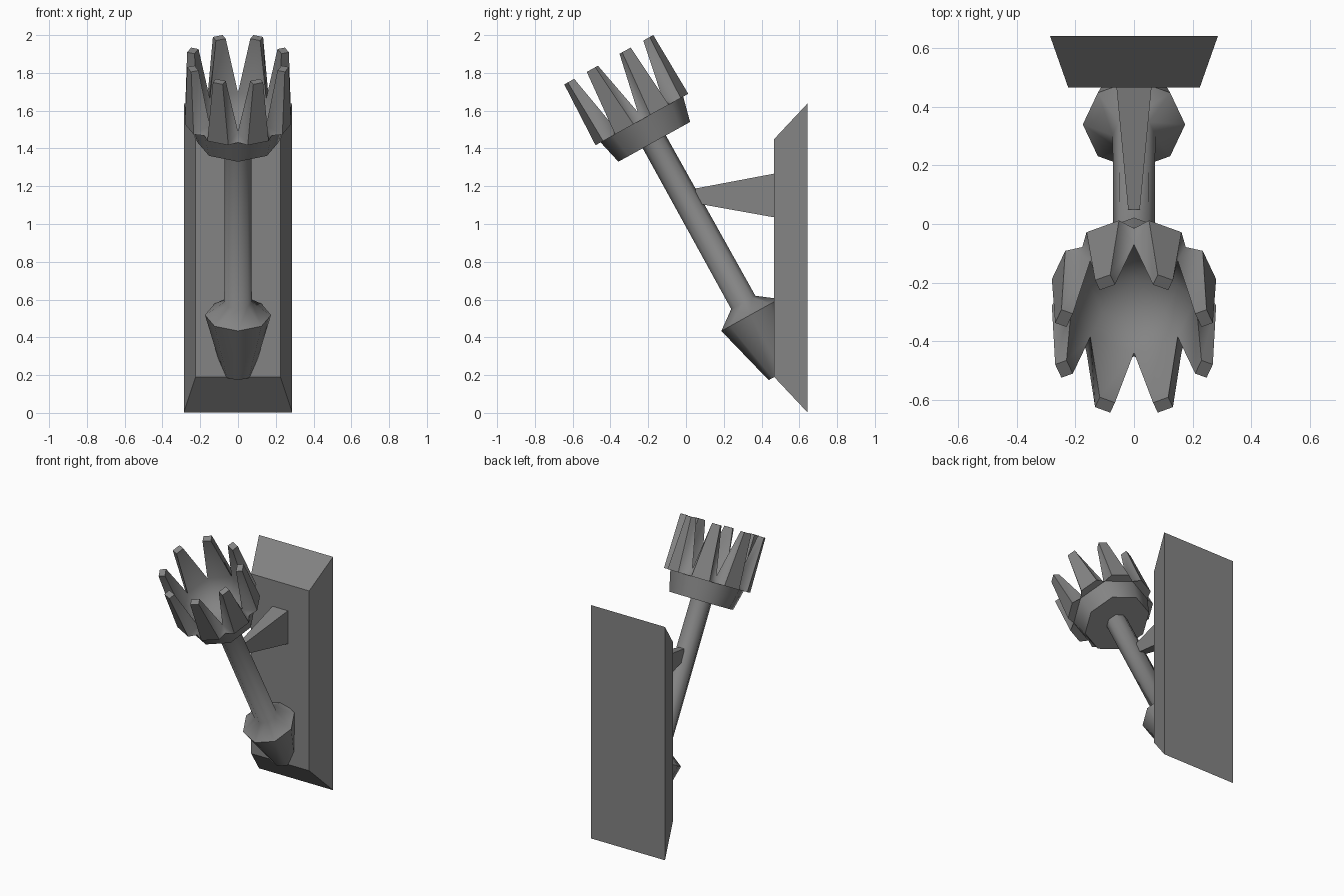
import bpy, bmesh, math
from mathutils import Matrix, Vector

if "Cube" in bpy.data.objects:
    bpy.data.objects.remove(bpy.data.objects["Cube"])

# Tilted frame of the torch: local z runs up the handle, origin at the cup base
TILT = Matrix.Translation((0, -0.168, 1.435)) @ Matrix.Rotation(math.radians(29), 4, 'X')
SIDES = 8

iron = bpy.data.materials.new("dark_iron")
iron.diffuse_color = (0.23, 0.23, 0.23, 1)
iron.use_nodes = True
iron.node_tree.nodes["Principled BSDF"].inputs["Base Color"].default_value = iron.diffuse_color


def finish(name, bm, matrix=None, smooth=None):
    bmesh.ops.recalc_face_normals(bm, faces=bm.faces)
    mesh = bpy.data.meshes.new(name)
    bm.to_mesh(mesh)
    bm.free()
    if matrix:
        mesh.transform(matrix)
    mesh.materials.append(iron)
    ob = bpy.data.objects.new(name, mesh)
    bpy.context.collection.objects.link(ob)
    if smooth:
        bpy.ops.object.select_all(action='DESELECT')
        ob.select_set(True)
        bpy.context.view_layer.objects.active = ob
        bpy.ops.object.shade_smooth_by_angle(angle=math.radians(smooth))
    return ob


def ring(bm, r, z):
    return [bm.verts.new((r * math.cos(i * math.tau / SIDES),
                          r * math.sin(i * math.tau / SIDES), z)) for i in range(SIDES)]


def bridge(bm, a, b):
    n = len(a)
    for i in range(n):
        j = (i + 1) % n
        bm.faces.new((a[i], a[j], b[j], b[i]))


def loft(bm, a, b):
    """Closed solid between two four-point loops."""
    va = [bm.verts.new(p) for p in a]
    vb = [bm.verts.new(p) for p in b]
    bm.faces.new(va)
    bm.faces.new(vb)
    bridge(bm, va, vb)


def upright(y, w, z0, z1):
    return [(-w, y, z0), (w, y, z0), (w, y, z1), (-w, y, z1)]


# Wall plate with bevelled front
bm = bmesh.new()
loft(bm, upright(0.643, 0.287, 0.003, 1.638), upright(0.467, 0.225, 0.19, 1.45))
finish("wall_plate", bm)

# Tapered strut from plate to handle
bm = bmesh.new()
loft(bm, upright(0.469, 0.06, 1.035, 1.267), upright(0.05, 0.02, 1.11, 1.188))
finish("strut", bm)

# Handle with its flared bottom socket, one turned piece
bm = bmesh.new()
rings = [ring(bm, r, z) for r, z in
         [(0.082, -1.397), (0.175, -1.048), (0.073, -0.972), (0.07, 0.01)]]
for a, b in zip(rings, rings[1:]):
    bridge(bm, a, b)
bm.faces.new(rings[0])
bm.faces.new(rings[-1])
finish("handle", bm, TILT, 60)

# Cup: outer wall and bowl
bm = bmesh.new()
base, rim = ring(bm, 0.217, 0.0), ring(bm, 0.25, 0.135)
lip, bowl = ring(bm, 0.211, 0.18), ring(bm, 0.15, 0.09)
bm.faces.new(base)
bridge(bm, base, rim)
bridge(bm, lip, bowl)
centre = bm.verts.new((0, 0, 0.035))
for i in range(SIDES):
    bm.faces.new((bowl[i], bowl[(i + 1) % SIDES], centre))

# Crown: one tooth grows from each side of the cup rim
for i in range(SIDES):
    j = (i + 1) % SIDES
    turn = Matrix.Rotation((i + 0.5) * math.tau / SIDES, 3, 'Z')

    def at(x, y, z):
        return bm.verts.new(turn @ Vector((x, y, z)))

    out_a, out_b = at(0.279, -0.06, 0.135), at(0.279, 0.06, 0.135)
    foot = [lip[i], out_a, out_b, lip[j]]
    tip = [at(0.238, -0.028, 0.497), at(0.28, -0.028, 0.497),
           at(0.28, 0.028, 0.497), at(0.238, 0.028, 0.497)]
    bridge(bm, foot, tip)
    bm.faces.new(tip)
    bm.faces.new((rim[i], rim[j], out_b, out_a))
    bm.faces.new((lip[i], rim[i], out_a))
    bm.faces.new((lip[j], rim[j], out_b))
finish("crown_cup", bm, TILT, 50)
